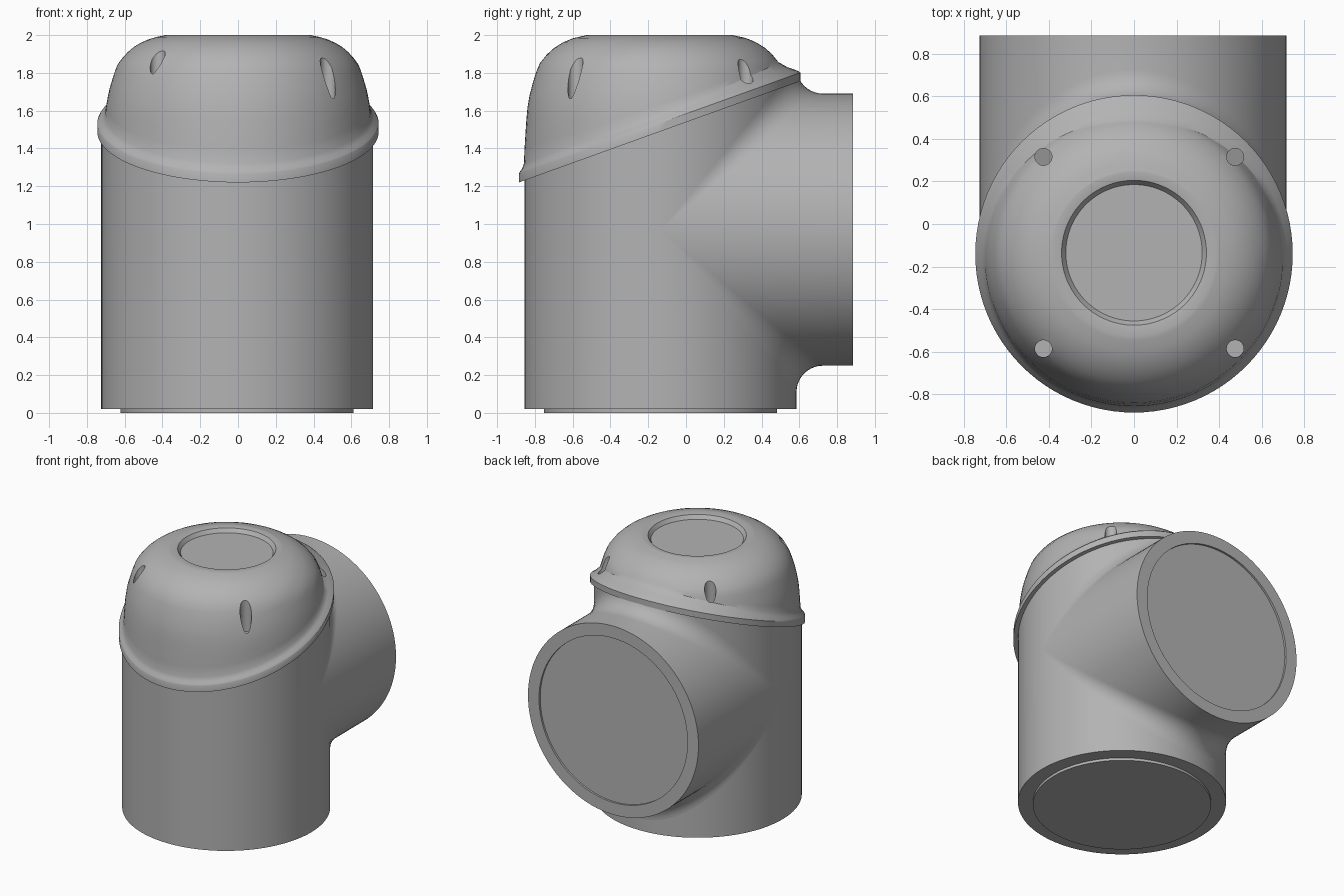
import bpy, bmesh
from math import sin, cos, pi, radians
from mathutils import Vector

if "Cube" in bpy.data.objects:
    bpy.data.objects.remove(bpy.data.objects["Cube"])

SEG = 96
AX, AY = -0.005, -0.135      # axis of the upright body
R = 0.72                     # radius of body and side pipe
PIPE_Z, PIPE_END = 0.97, 0.885
FILLET = 0.14
SLOPE, FRONT_Z = 0.36, 1.22  # slanted joint between body and cap
ANGLES = [2 * pi * i / SEG for i in range(SEG)]

grey = bpy.data.materials.new("plain grey")
grey.use_nodes = True
grey.diffuse_color = (0.45, 0.45, 0.45, 1)
grey.node_tree.nodes["Principled BSDF"].inputs["Base Color"].default_value = grey.diffuse_color


def joint_z(y):
    return FRONT_Z + SLOPE * (y + 0.885)


def loft(name, rings, cap_first=True, cap_last=True, trim=False, fill=False):
    """Skin closed rings of points, optionally trimmed at the slanted joint."""
    bm = bmesh.new()
    rows = [[bm.verts.new(p) for p in ring] for ring in rings]
    for a, b in zip(rows, rows[1:]):
        for i in range(SEG):
            j = (i + 1) % SEG
            bm.faces.new((a[i], a[j], b[j], b[i]))
    if cap_first:
        bm.faces.new(rows[0][::-1])
    if cap_last:
        bm.faces.new(rows[-1])
    bmesh.ops.remove_doubles(bm, verts=bm.verts, dist=1e-5)
    if trim:
        cut = bmesh.ops.bisect_plane(
            bm, geom=bm.verts[:] + bm.edges[:] + bm.faces[:],
            plane_co=(0, 0, joint_z(0) + 0.02), plane_no=(0, -SLOPE, 1), clear_outer=True)
        if fill:
            edges = [e for e in cut["geom_cut"] if isinstance(e, bmesh.types.BMEdge)]
            bmesh.ops.contextual_create(bm, geom=edges)
    bmesh.ops.recalc_face_normals(bm, faces=bm.faces)
    mesh = bpy.data.meshes.new(name)
    bm.to_mesh(mesh)
    bm.free()
    mesh.materials.append(grey)
    obj = bpy.data.objects.new(name, mesh)
    bpy.context.collection.objects.link(obj)
    return obj


def circle(r, z, x=AX, y=AY):
    return [Vector((x + r * cos(a), y + r * sin(a), z)) for a in ANGLES]


def smooth(obj):
    bpy.ops.object.select_all(action="DESELECT")
    obj.select_set(True)
    bpy.context.view_layer.objects.active = obj
    bpy.ops.object.shade_smooth_by_angle(angle=radians(32))


# Upright body, cut off along the slanted joint, and its base disc
body = loft("body", [circle(R, 0.02), circle(R, 2)], trim=True, fill=True)
base_disc = loft("base_disc", [circle(0.617, 0), circle(0.617, 0.03)])


# Side pipe: recessed end, straight tube, then a rolling fillet onto the body
def pipe_ring(r, y):
    return [Vector((AX + r * cos(a), y, PIPE_Z + r * sin(a))) for a in ANGLES]


def fillet_ring(t):
    ring = []
    for a in ANGLES:
        c, s = cos(a), sin(a)
        big = R + FILLET
        centre = Vector((AX + big * c, AY + big * abs(s), PIPE_Z + big * s))
        to_pipe, to_body = Vector((-c, 0, -s)), Vector((-c, -abs(s), 0))
        d = to_pipe.slerp(to_body, t) if abs(s) > 1e-4 else to_pipe
        ring.append(centre + d * FILLET)
    return ring


side_pipe = loft("side_pipe",
                 [pipe_ring(0.627, PIPE_END - 0.015), pipe_ring(0.627, PIPE_END),
                  pipe_ring(R, PIPE_END)] + [fillet_ring(i / 10) for i in range(11)],
                 cap_last=False, trim=True)

# Domed cap: slanted rim, concave flare, dome and a shallow round recess on top
DOME = [(1.2, 0.722), (1.4, 0.715), (1.6, 0.702), (1.7, 0.685), (1.8, 0.655), (1.85, 0.635),
        (1.9, 0.595), (1.935, 0.555), (1.965, 0.505), (1.985, 0.455), (2.0, 0.385)]


def dome_r(z):
    for (z0, r0), (z1, r1) in zip(DOME, DOME[1:]):
        if z <= z1:
            return r0 + (r1 - r0) * (z - z0) / (z1 - z0)
    return DOME[-1][1]


CAP_Y, RIM = -0.14, 0.745


def rim_ring(offset, blend):
    """Ring following the slant; blend 1 is the rim radius, 0 the dome radius."""
    ring = []
    for a in ANGLES:
        z = joint_z(CAP_Y + RIM * sin(a)) + offset
        r = dome_r(z) + (RIM - dome_r(z)) * blend
        ring.append(Vector((r * cos(a), CAP_Y + r * sin(a), z)))
    return ring


def dome_ring(t):
    ring = []
    for a in ANGLES:
        low = joint_z(CAP_Y + RIM * sin(a)) + 0.1
        z = low + (2 - low) * t
        ring.append(Vector((dome_r(z) * cos(a), CAP_Y + dome_r(z) * sin(a), z)))
    return ring


rings = [rim_ring(0, 1), rim_ring(0.045, 1), rim_ring(0.055, 0.85),
         rim_ring(0.073, 0.35), rim_ring(0.1, 0)]
rings += [dome_ring(sin(i / 14 * pi / 2)) for i in range(1, 15)]
rings += [circle(r, z, 0, CAP_Y + 0.005) for r, z in ((0.34, 1.993), (0.32, 1.965))]
cap = loft("cap", rings)

# Four vertical screw holes in the cap
for sx in (-1, 1):
    for sy in (-1, 1):
        bpy.ops.mesh.primitive_cylinder_add(
            vertices=32, radius=0.04, depth=0.6,
            location=(0.025 + 0.45 * sx, AY + 0.45 * sy, 1.64 + 0.3))
        cutter = bpy.context.object
        cutter.hide_render = True
        cutter.data.materials.append(grey)
        mod = cap.modifiers.new("hole", "BOOLEAN")
        mod.operation, mod.object, mod.solver = "DIFFERENCE", cutter, "EXACT"
        bpy.context.view_layer.objects.active = cap
        bpy.ops.object.modifier_apply(modifier=mod.name)
        bpy.data.objects.remove(cutter)

for part in (body, base_disc, side_pipe, cap):
    smooth(part)
